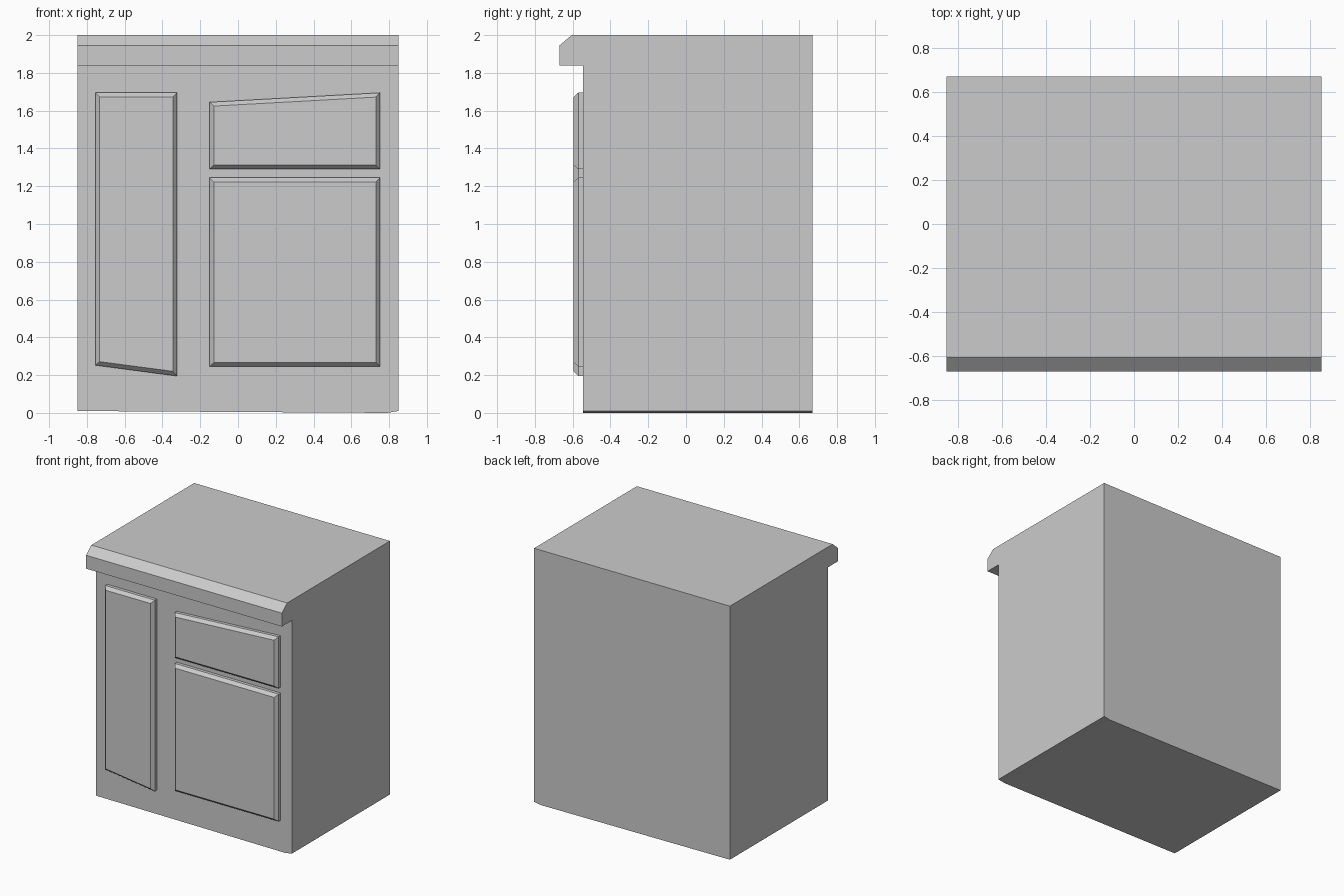
import bpy, bmesh
from mathutils import Vector

if "Cube" in bpy.data.objects:
    bpy.data.objects.remove(bpy.data.objects["Cube"])


def loft(name, rings):
    """Closed solid from a series of matching cross-section rings."""
    bm = bmesh.new()
    loops = [[bm.verts.new(p) for p in ring] for ring in rings]
    for a, b in zip(loops, loops[1:]):
        for i in range(len(a)):
            j = (i + 1) % len(a)
            bm.faces.new((a[i], a[j], b[j], b[i]))
    bm.faces.new(loops[0])
    bm.faces.new(loops[-1])
    bmesh.ops.recalc_face_normals(bm, faces=bm.faces)
    mesh = bpy.data.meshes.new(name)
    bm.to_mesh(mesh)
    bm.free()
    obj = bpy.data.objects.new(name, mesh)
    bpy.context.collection.objects.link(obj)
    return obj


def inset(points, d):
    """Mitred inward offset of a clockwise outline."""
    pts = [Vector(p) for p in points]
    out = []
    for i, p in enumerate(pts):
        a = (p - pts[i - 1]).normalized()
        b = (pts[(i + 1) % len(pts)] - p).normalized()
        na, nb = Vector((a.y, -a.x)), Vector((b.y, -b.x))
        out.append(p + (na + nb) * d / (1 + na.dot(nb)))
    return out


# Cabinet body with overhanging chamfered worktop, slightly uneven underside
def section(x, base):
    profile = [(0.67, base), (0.67, 2.0), (-0.605, 2.0), (-0.67, 1.945),
               (-0.67, 1.84), (-0.545, 1.84), (-0.545, base)]
    return [(x, y, z) for y, z in profile]


loft("cabinet_body", [section(-0.85, 0.01), section(0.79, 0.0), section(0.85, 0.01)])

# Raised bevelled panels, outlines clockwise in the front view (x, z)
panels = {
    "tall_door": [(-0.755, 1.695), (-0.323, 1.695), (-0.323, 0.195), (-0.755, 0.252)],
    "drawer_front": [(-0.15, 1.645), (0.752, 1.695), (0.752, 1.29), (-0.15, 1.29)],
    "lower_door": [(-0.15, 1.245), (0.752, 1.245), (0.752, 0.246), (-0.15, 0.246)],
}
for name, outline in panels.items():
    steps = [(-0.54, outline), (-0.57, outline), (-0.595, inset(outline, 0.022))]
    loft(name, [[(x, y, z) for x, z in pts] for y, pts in steps])
